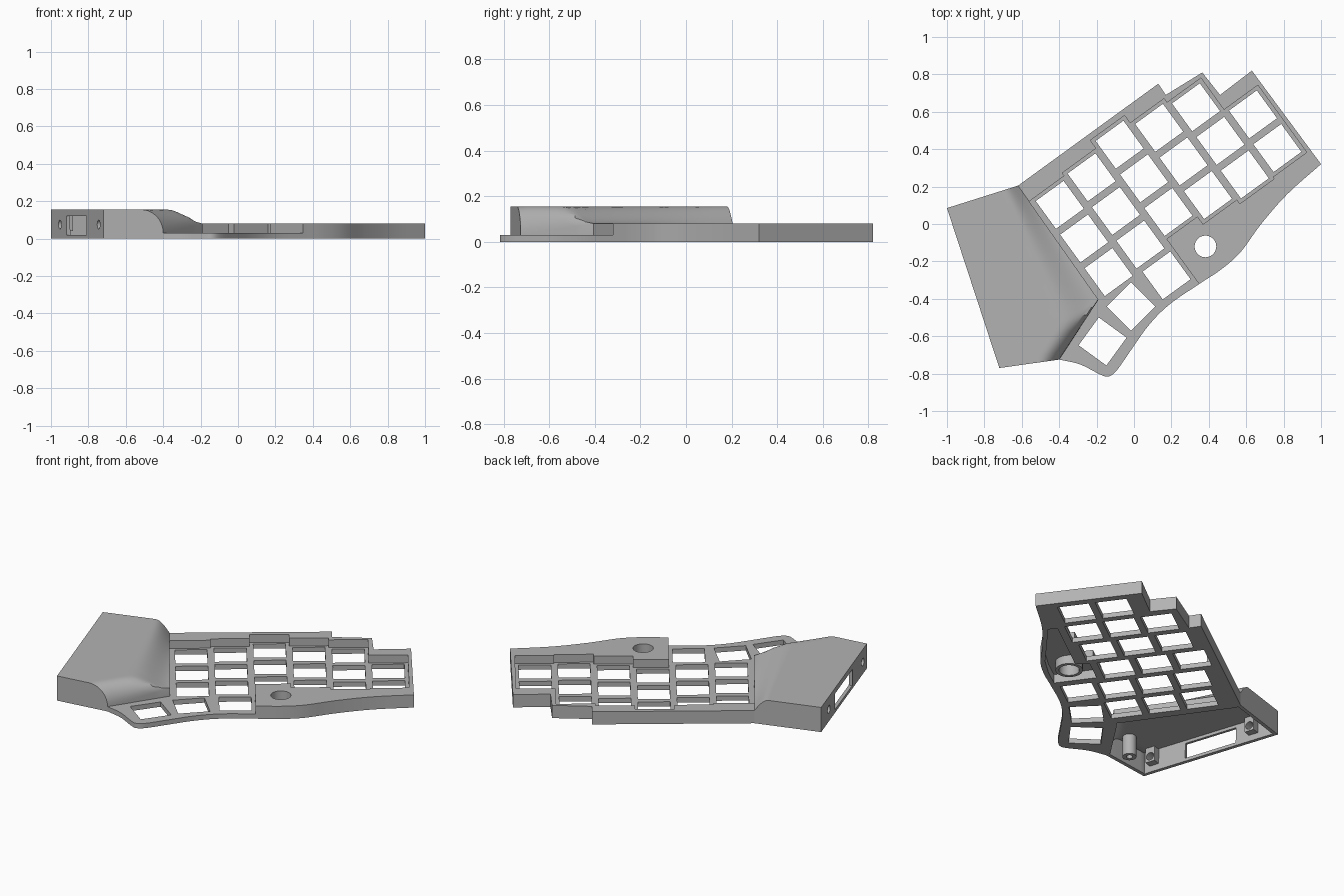
import bpy, bmesh, math
from mathutils import Vector, Matrix

if "Cube" in bpy.data.objects:
    bpy.data.objects.remove(bpy.data.objects["Cube"])

TILT = math.radians(36)          # rotation of the key grid
C, S = math.cos(TILT), math.sin(TILT)
WALL, PLATE, HOOD = 0.08, 0.03, 0.155

grey = bpy.data.materials.new("case_grey")
grey.use_nodes = True
grey.diffuse_color = (0.45, 0.45, 0.45, 1)
grey.node_tree.nodes["Principled BSDF"].inputs["Base Color"].default_value = (0.45, 0.45, 0.45, 1)


def grid(u, v):
    """Key grid coordinates to model coordinates."""
    return Vector((u * C - v * S, u * S + v * C))


def finish(name, bm):
    mesh = bpy.data.meshes.new(name)
    bm.to_mesh(mesh)
    bm.free()
    mesh.materials.append(grey)
    ob = bpy.data.objects.new(name, mesh)
    bpy.context.collection.objects.link(ob)
    return ob


def prism(name, points, z0, z1):
    bm = bmesh.new()
    face = bm.faces.new([bm.verts.new((p[0], p[1], z0)) for p in points])
    top = bmesh.ops.extrude_face_region(bm, geom=[face])["geom"]
    bmesh.ops.translate(bm, vec=(0, 0, z1 - z0), verts=[g for g in top if isinstance(g, bmesh.types.BMVert)])
    bmesh.ops.recalc_face_normals(bm, faces=bm.faces)
    return finish(name, bm)


def box(name, size, place):
    bm = bmesh.new()
    bmesh.ops.create_cube(bm, size=1, matrix=place @ Matrix.Diagonal((*size, 1)))
    return finish(name, bm)


def tube(name, radius, length, place):
    bm = bmesh.new()
    bmesh.ops.create_cone(bm, cap_ends=True, segments=32, radius1=radius, radius2=radius, depth=length, matrix=place)
    return finish(name, bm)


def select(ob):
    bpy.ops.object.select_all(action='DESELECT')
    ob.select_set(True)
    bpy.context.view_layer.objects.active = ob


def apply(ob, mod):
    select(ob)
    bpy.ops.object.modifier_apply(modifier=mod.name)


def combine(ob, other, how='DIFFERENCE'):
    mod = ob.modifiers.new("combine", 'BOOLEAN')
    mod.operation, mod.solver, mod.object = how, 'EXACT', other
    apply(ob, mod)
    bpy.data.objects.remove(other)


def smooth_path(points, steps=5):
    """Catmull-Rom curve through the points."""
    pts = [Vector(p) for p in points]
    pts = [2 * pts[0] - pts[1]] + pts + [2 * pts[-1] - pts[-2]]
    out = []
    for a, b, c, d in zip(pts, pts[1:], pts[2:], pts[3:]):
        for i in range(steps):
            t = i / steps
            out.append(0.5 * (2 * b + (c - a) * t + (2 * a - 5 * b + 4 * c - d) * t * t
                              + (3 * b - a - 3 * c + d) * t ** 3))
    return out + [pts[-2]]


# Case body: raised border around the key field
back_l, back_r = Vector((-1, 0.085)), Vector((-0.62, 0.205))
inner, thumb_end, front_l = Vector((-0.19, -0.405)), Vector((-0.40, -0.725)), Vector((-0.72, -0.77))
palm_edge = smooth_path([(1, 0.32), (0.82, 0.16), (0.68, 0), (0.57, -0.15), (0.47, -0.24), (0.35, -0.32),
                         (0.19, -0.43), (0.08, -0.54), (-0.02, -0.68), (-0.09, -0.78), (-0.135, -0.815),
                         (-0.18, -0.805), (-0.29, -0.75), thumb_end])
steps = [(0.13, 0.75), (0.17, 0.69), (0.365, 0.81), (0.46, 0.69), (0.63, 0.82)]
body = prism("case_body", [back_r] + steps + palm_edge + [inner], 0, WALL)

# Key field recess: one bay per column, then the thumb area
PITCH_U, PITCH_V, LEFT = 0.224, 0.222, -0.373
columns = [(0.427, 3), (0.446, 3), (0.499, 3), (0.448, 3), (0.421, 3), (0.211, 2)]
key_spots = []
for i, (top, rows) in enumerate(columns):
    u0, u1 = LEFT + i * PITCH_U - 0.001, LEFT + (i + 1) * PITCH_U + 0.001
    low = top - rows * PITCH_V
    key_spots += [(grid((u0 + u1) / 2, top - (r + 0.5) * PITCH_V), TILT) for r in range(rows)]
    if i == 0:
        u0 = -0.45
    bay = [grid(u0, low), grid(u1, low), grid(u1, top), grid(u0, top)]
    combine(body, prism("bay_cutter", bay, PLATE, 0.3))
thumb_bay = [grid(0.093, -0.1), grid(0.093, -1), grid(-1.2, -1), grid(-1.2, -0.1)]
combine(body, prism("thumb_cutter", thumb_bay, PLATE, 0.3))

# Switch openings
key_spots += [((0.174, -0.275), TILT), ((-0.016, -0.441), math.radians(45)),
              ((-0.168, -0.628), math.radians(54))]
for spot, angle in key_spots:
    place = Matrix.Translation((spot[0], spot[1], 0)) @ Matrix.Rotation(angle, 4, 'Z')
    combine(body, box("key_cutter", (0.184, 0.184, 0.12), place))

# Hollow under the palm area, with a ringed round hole
pocket = [(0.12, -0.19), (0.28, -0.19), (0.30, -0.27), (0.72, -0.27), (0.72, -0.325),
          (0.55, -0.375), (0.37, -0.43), (0.24, -0.442), (0.12, -0.44)]
combine(body, prism("pocket_cutter", [grid(*p) for p in pocket], -0.1, 0.055))
combine(body, tube("hole_boss", 0.078, 0.07, Matrix.Translation((0.382, -0.12, 0.036))), 'UNION')
combine(body, tube("hole_cutter", 0.058, 0.5, Matrix.Translation((0.382, -0.12, 0))))

# Controller hood: curved cover that sinks towards the keys and thumb area
edge_dir = (thumb_end - inner).normalized()
edge_in = Vector((edge_dir.y, -edge_dir.x))
if edge_in.dot(front_l - inner) < 0:
    edge_in = -edge_in


def hood_height(p):
    v = -p.x * S + p.y * C
    along = min(max((0.53 - v) / 0.75, 0), 1)
    side = (back_r - inner).normalized()
    d = abs(side.x * (p.y - inner.y) - side.y * (p.x - inner.x))
    t = min(d / (0.08 + 0.15 * along), 1)
    rise = (1 - along) * math.sin(t * math.pi / 2) + along * t * t * (3 - 2 * t)
    drop = (HOOD - WALL) * (1 - rise)
    t = min(max(edge_in.dot(p - inner), 0) / 0.09, 1)
    s = min(max(edge_dir.dot(p - inner) / (thumb_end - inner).length, 0), 1)
    return HOOD - max(drop, (0.075 + 0.05 * s) * (1 - math.sqrt(1 - (1 - t) ** 2)))


right_edge = [back_r.lerp(inner, i / 14) for i in range(14)] + [inner.lerp(thumb_end, i / 8) for i in range(9)]
bm = bmesh.new()
rows = []
for j, r in enumerate(right_edge):
    l = back_l.lerp(front_l, j / (len(right_edge) - 1))
    pts = [r.lerp(l, (k / 20) ** 1.7) for k in range(21)]
    rows.append([bm.verts.new((p.x, p.y, hood_height(p))) for p in pts])
for a, b in zip(rows, rows[1:]):
    for k in range(20):
        bm.faces.new((a[k], a[k + 1], b[k + 1], b[k]))
rim = [e for e in bm.edges if e.is_boundary]
skirt = bmesh.ops.extrude_edge_only(bm, edges=rim)["geom"]
for g in skirt:
    if isinstance(g, bmesh.types.BMVert):
        g.co.z = 0
bmesh.ops.recalc_face_normals(bm, faces=bm.faces)
bm.faces.ensure_lookup_table()
if bm.faces[200].normal.z < 0:
    bmesh.ops.reverse_faces(bm, faces=bm.faces)
hood = finish("controller_hood", bm)
shell = hood.modifiers.new("shell", 'SOLIDIFY')
shell.thickness, shell.offset, shell.use_even_offset = 0.022, -1, False
apply(hood, shell)

# Connector opening and screw lugs in the hood's outer wall
wall_dir = front_l - back_l
turn = Matrix.Rotation(math.atan2(wall_dir.y, wall_dir.x), 4, 'Z')


def on_wall(t, inset, z):
    p = back_l + wall_dir * t
    return Matrix.Translation((p.x, p.y, z)) @ turn @ Matrix.Translation((0, inset, 0))


for t in (0.17, 0.91):
    combine(hood, box("lug", (0.06, 0.05, 0.10), on_wall(t, 0.04, 0.09)), 'UNION')
    combine(hood, tube("screw_cutter", 0.024, 0.2, on_wall(t, 0, 0.075) @ Matrix.Rotation(math.pi / 2, 4, 'X')))
combine(hood, box("connector_cutter", (0.34, 0.12, 0.10), on_wall(0.49, 0, 0.07)))

# Screw post under the hood
post = tube("screw_post", 0.04, 0.135, Matrix.Translation((-0.52, -0.66, 0.0725)))
combine(post, tube("post_cutter", 0.018, 0.1, Matrix.Translation((-0.52, -0.66, 0.02))))

for ob in (body, hood, post):
    select(ob)
    bpy.ops.object.shade_smooth_by_angle(angle=math.radians(30))
